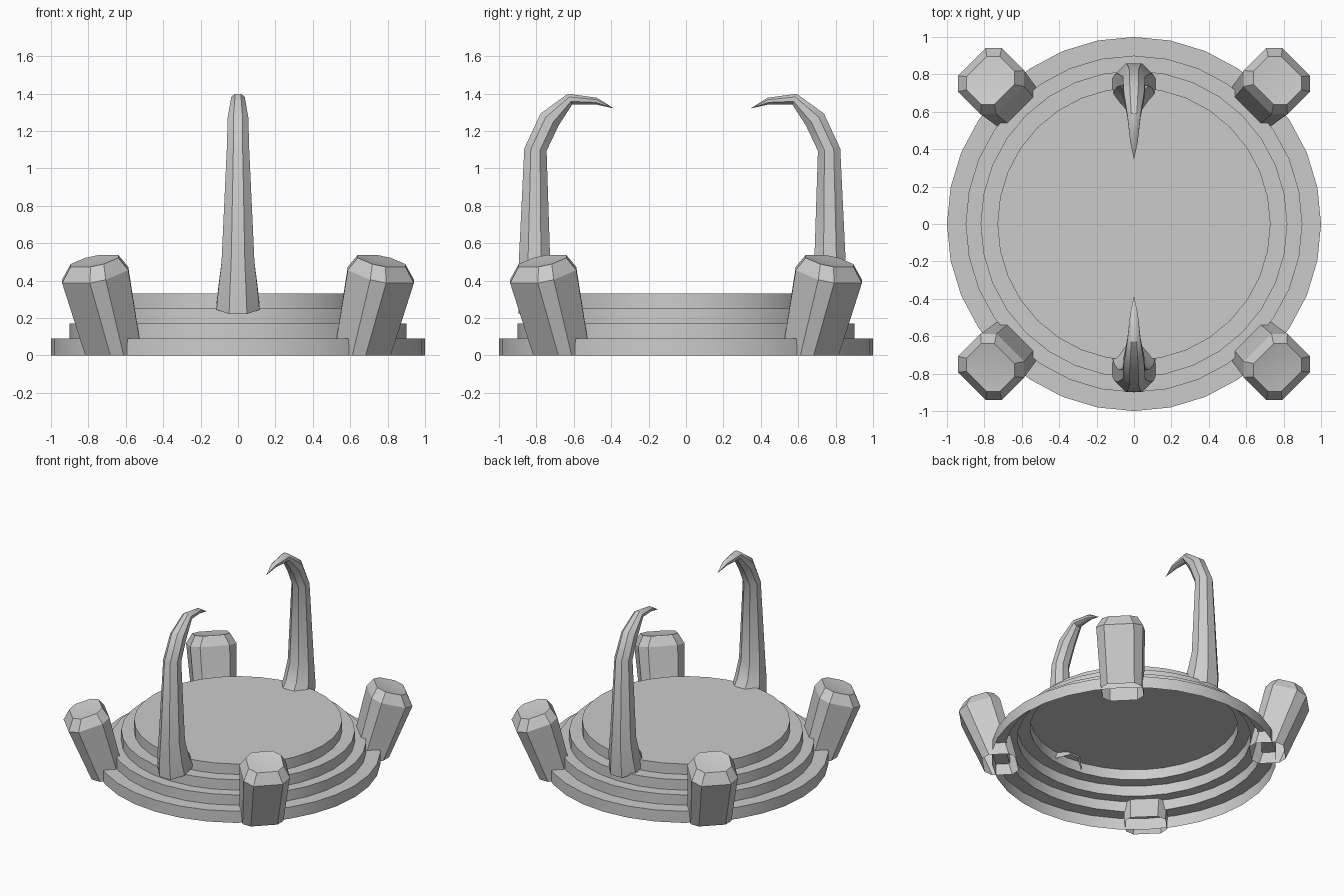
import bpy, bmesh, math
from mathutils import Vector, Matrix

if "Cube" in bpy.data.objects:
    bpy.data.objects.remove(bpy.data.objects["Cube"])


def skin(name, rings, cap=False, tip=None, turn=0.0, shift=(0, 0, 0), smooth=30):
    """Joins equal-length rings of points into an open shell, with optional cap or pointed tip."""
    bm = bmesh.new()
    loops = [[bm.verts.new(p) for p in ring] for ring in rings]
    n = len(loops[0])
    for a, b in zip(loops, loops[1:]):
        for i in range(n):
            j = (i + 1) % n
            bm.faces.new((a[i], a[j], b[j], b[i]))
    if cap:
        bm.faces.new(loops[-1])
    if tip is not None:
        t = bm.verts.new(tip)
        for i in range(n):
            bm.faces.new((loops[-1][i], loops[-1][(i + 1) % n], t))
    bm.transform(Matrix.Translation(shift) @ Matrix.Rotation(turn, 4, 'Z'))
    bmesh.ops.recalc_face_normals(bm, faces=bm.faces)
    mesh = bpy.data.meshes.new(name)
    bm.to_mesh(mesh)
    bm.free()
    ob = bpy.data.objects.new(name, mesh)
    bpy.context.collection.objects.link(ob)
    bpy.ops.object.select_all(action='DESELECT')
    ob.select_set(True)
    bpy.context.view_layer.objects.active = ob
    bpy.ops.object.shade_smooth_by_angle(angle=math.radians(smooth))
    return ob


def circle(r, z, n=32):
    return [(r * math.cos(math.tau * i / n), r * math.sin(math.tau * i / n), z) for i in range(n)]


# Stepped round platform, hollow underneath
steps = [(1.0, 0.0), (1.0, 0.09), (0.9, 0.09), (0.9, 0.17), (0.82, 0.17),
         (0.82, 0.25), (0.73, 0.25), (0.73, 0.33)]
skin("stepped_platform", [circle(r, z) for r, z in steps], cap=True)


# Leaning stone posts: chamfered rectangles with a faceted crown
def post_ring(centre, half_r, half_t, cut, z, tilt):
    outline = [(half_r, half_t - cut), (half_r - cut, half_t),
               (-half_r + cut, half_t), (-half_r, half_t - cut),
               (-half_r, -half_t + cut), (-half_r + cut, -half_t),
               (half_r - cut, -half_t), (half_r, -half_t + cut)]
    return [(centre + r, t, z - tilt * r) for r, t in outline]


post = [post_ring(0.94, 0.12, 0.145, 0.05, 0.0, 0.0),
        post_ring(1.08, 0.145, 0.165, 0.06, 0.43, 0.3),
        post_ring(1.085, 0.105, 0.125, 0.05, 0.505, 0.3)]
# Raised crown corners on the inner side, with a dip in the middle
crown = (1.085, -0.01, 0.49)
for k in range(4):
    skin("corner_post_%d" % (k + 1), post, tip=crown,
         turn=math.radians(45 + 90 * k), smooth=20)

# Curved horns: octagonal sections swept along an inward hook
# y, z, half width, half depth
path = [(0.745, 0.26, 0.115, 0.135), (0.775, 0.36, 0.105, 0.105),
        (0.79, 0.50, 0.088, 0.084), (0.785, 1.10, 0.06, 0.06),
        (0.71, 1.26, 0.055, 0.058), (0.60, 1.37, 0.036, 0.031),
        (0.46, 1.36, 0.02, 0.018)]
tip = Vector((0, 0.365, 1.32))
points = [Vector((0, y, z)) for y, z, _, _ in path] + [tip]
horn = []
for i, (y, z, hx, hd) in enumerate(path):
    tangent = (points[i + 1] - points[max(i - 1, 0)]).normalized()
    depth = Vector((1, 0, 0)).cross(tangent)
    ring = []
    for k in range(8):
        a = math.tau * (k + 0.5) / 8
        ring.append(points[i] + (Vector((hx * math.cos(a), 0, 0))
                                 + depth * hd * math.sin(a)) / math.cos(math.pi / 8))
    horn.append(ring)
for name, turn in (("back_horn", 0.0), ("front_horn", math.pi)):
    skin(name, horn, tip=tip, turn=turn, shift=(0, -0.02, 0), smooth=40)
